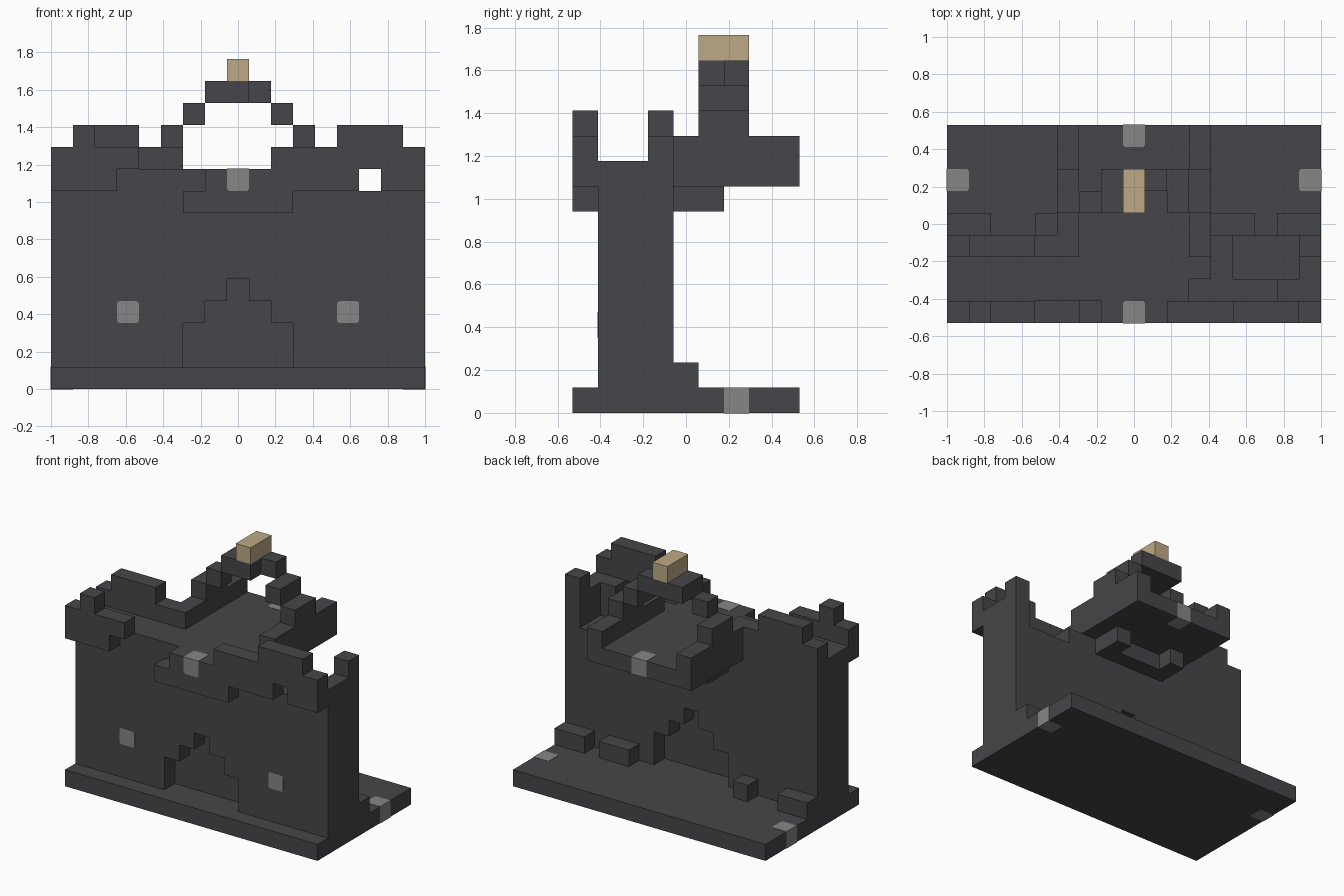
import bpy, bmesh
from mathutils import Vector

cube = bpy.data.objects.get("Cube")
if cube:
    bpy.data.objects.remove(cube, do_unlink=True)

U = 2 / 17                                # edge of one block
ORIGIN = Vector((-8.5, -4.5, 0))          # block grid is 17 x 9 x 15


def material(name, rgb):
    m = bpy.data.materials.new(name)
    m.use_nodes = True
    m.diffuse_color = (*rgb, 1)
    bsdf = next(n for n in m.node_tree.nodes if n.type == 'BSDF_PRINCIPLED')
    bsdf.inputs["Base Color"].default_value = (*rgb, 1)
    bsdf.inputs["Roughness"].default_value = 0.9
    return m


STONE = material("dark stone", (0.061, 0.060, 0.067))
GREY = material("light grey", (0.238, 0.238, 0.238))
TAN = material("tan", (0.51, 0.40, 0.24))


def blocks(*boxes):
    """Cells covered by boxes given as (x range, y range, z range), inclusive."""
    return {(x, y, z) for xs, ys, zs in boxes
            for x in range(xs[0], xs[-1] + 1)
            for y in range(ys[0], ys[-1] + 1)
            for z in range(zs[0], zs[-1] + 1)}


# Stepped archway, recessed one block into both wall faces
gate = set()
for y in (1, 3):
    gate |= blocks(((6, 10), (y,), (1, 2)), ((7, 9), (y,), (3,)), ((8,), (y,), (4,)))

# Broken corner of the wall walk
ruin = blocks(((11, 14), (1,), (9,)), ((12,), (2, 3), (9,)), ((13, 15), (2, 3), (8, 9)))

parts = {
    "base_slab": (STONE, blocks(((0, 16), (0, 8), (0,)))),
    "wall": (STONE, blocks(((0, 16), (1, 3), (1, 9))) - gate - ruin),
    "rubble": (STONE, blocks(((0, 1), (4,), (1,)), ((4,), (4,), (1,)),
                             ((12, 13), (4,), (1,)), ((15, 16), (4,), (1,)))),
    "front_battlement_right": (STONE, blocks(
        ((0, 2), (0,), (9,)), ((0, 3), (0,), (10,)), ((1,), (0,), (11,)))),
    "front_battlement_left": (STONE, blocks(
        ((6, 10), (0,), (8,)), ((7, 13), (0,), (9,)), ((15, 16), (0,), (9,)),
        ((10, 16), (0,), (10,)), ((13, 15), (0,), (11,)))),
    "rear_parapet": (STONE, blocks(
        ((0, 4), (3,), (10,)), ((1, 3), (3,), (11,)), ((16,), (3,), (10,)))),
    "balcony_floor": (STONE, blocks(((5, 11), (4, 8), (9,)))),
    "balcony_bracket": (STONE, blocks(
        ((6, 10), (4,), (8,)), ((6,), (5,), (8,)), ((10,), (5,), (8,)))),
    "balcony_parapet": (STONE, blocks(((5,), (3, 8), (10,)), ((11,), (3, 8), (10,)))),
    "arch": (STONE, blocks(
        ((5,), (5, 6), (11,)), ((11,), (5, 6), (11,)),
        ((6,), (5,), (12,)), ((10,), (5, 6), (12,)),
        ((7, 8), (5, 6), (13,)), ((9,), (6,), (13,)))),
    "keystone": (TAN, blocks(((8,), (5, 6), (14,)))),
}
occupied = set().union(*(cells for _, cells in parts.values()))


def finish(name, bm, mat):
    me = bpy.data.meshes.new(name)
    bm.to_mesh(me)
    bm.free()
    me.materials.append(mat)
    ob = bpy.data.objects.new(name, me)
    bpy.context.collection.objects.link(ob)
    return ob


def block_part(name, mat, cells):
    """Outer skin of a group of cells, with flat areas merged."""
    bm = bmesh.new()
    for cell in cells:
        for axis in range(3):
            for side in (0, 1):
                near = list(cell)
                near[axis] += 2 * side - 1
                if tuple(near) in occupied:
                    continue
                a, b = (axis + 1) % 3, (axis + 2) % 3
                ring = []
                for s, t in ((0, 0), (1, 0), (1, 1), (0, 1)):
                    p = Vector(cell)
                    p[axis] += side
                    p[a] += s
                    p[b] += t
                    ring.append(bm.verts.new((p + ORIGIN) * U))
                bm.faces.new(ring if side else ring[::-1])
    bmesh.ops.remove_doubles(bm, verts=bm.verts[:], dist=U / 100)
    bmesh.ops.dissolve_limit(bm, angle_limit=0.01, verts=bm.verts[:], edges=bm.edges[:])
    return finish(name, bm, mat)


def lamp(name, cell, exposed):
    """Grey block, just proud of the stone, rounded on its embedded edges."""
    bm = bmesh.new()
    bmesh.ops.create_cube(bm, size=U)
    bm.normal_update()
    open_dirs = [Vector(d) for d in exposed]

    def is_open(face):
        return any(face.normal.dot(d) > 0.9 for d in open_dirs)

    edges = [e for e in bm.edges if not any(is_open(f) for f in e.link_faces)]
    bmesh.ops.bevel(bm, geom=edges, offset=U * 0.14, segments=3, profile=0.5,
                    affect='EDGES')
    centre = (Vector(cell) + Vector((0.5, 0.5, 0.5)) + ORIGIN) * U
    for v in bm.verts:
        shift = Vector((0, 0, 0))
        for d in open_dirs:
            if v.co.dot(d) > U * 0.49:
                shift += d * 0.002
        v.co += shift + centre
    return finish(name, bm, GREY)


for part, (mat, cells) in parts.items():
    block_part(part, mat, cells)

# Grey blocks set in the stone
FRONT, BACK, UP, DOWN = (0, -1, 0), (0, 1, 0), (0, 0, 1), (0, 0, -1)
for side, x, out in (("right", 0, -1), ("left", 16, 1)):
    lamp(f"base_block_{side}", (x, 6, 0), [(out, 0, 0), UP, DOWN])
    lamp(f"wall_block_{side}", (8 + 5 * out, 1, 3), [FRONT])
lamp("battlement_block", (8, 0, 9), [FRONT, UP])
lamp("balcony_block", (8, 8, 9), [BACK, UP, DOWN])
